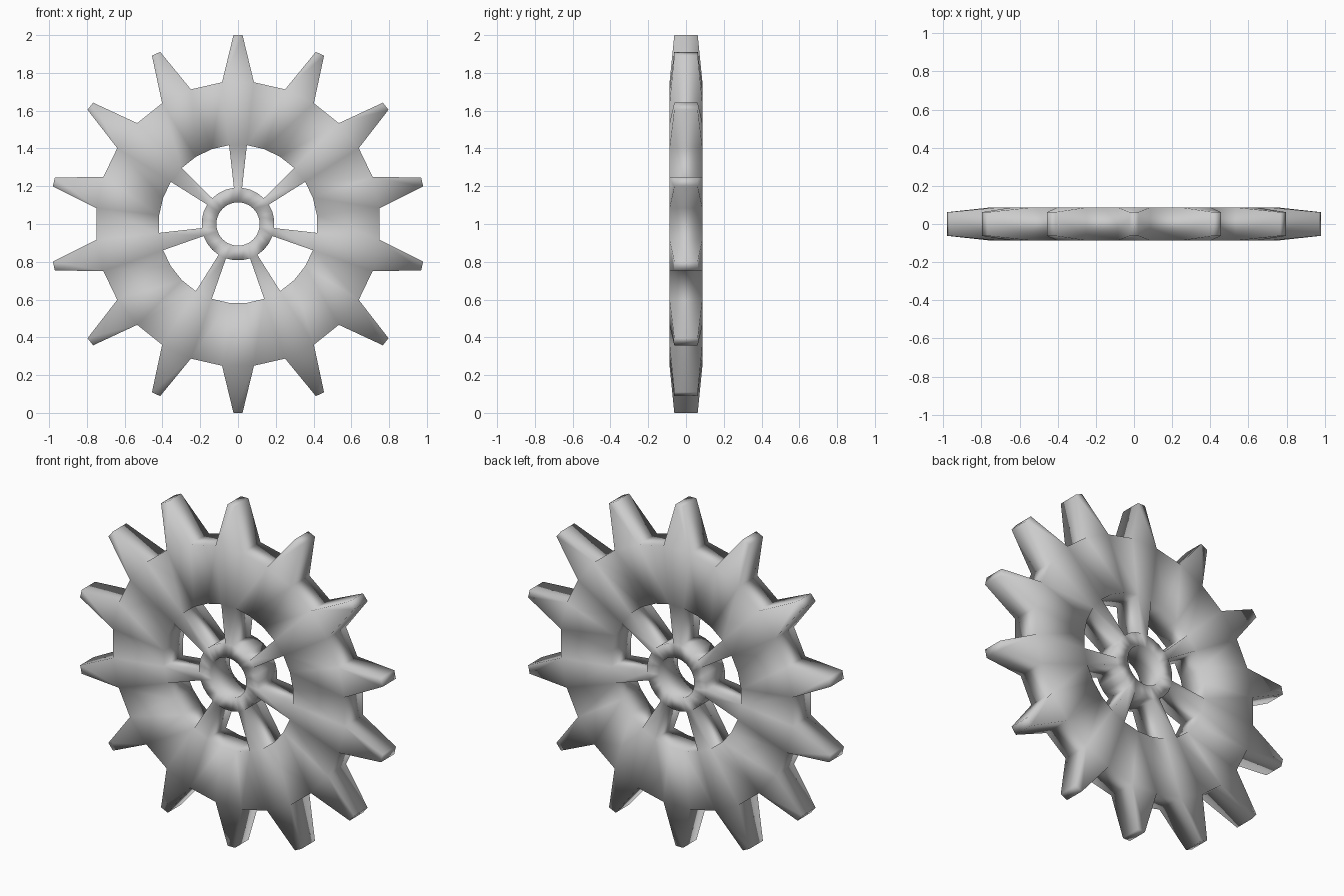
import bpy, bmesh
from math import sin, cos, pi

if "Cube" in bpy.data.objects:
    bpy.data.objects.remove(bpy.data.objects["Cube"])

TEETH, N = 14, 28
HUB_IN, HUB_OUT, RIM_IN, RIM_OUT, TIP = 0.115, 0.193, 0.42, 0.755, 1.0
HALF, TIP_HALF, TIP_W = 0.087, 0.062, 0.024

bm = bmesh.new()


def ring(radius):
    """Front and back loops of N points, with point pairs straddling each tooth."""
    return [[bm.verts.new((radius * sin((i - 0.5) * 2 * pi / N), y,
                           1 + radius * cos((i - 0.5) * 2 * pi / N)))
             for i in range(N)] for y in (-HALF, HALF)]


def wall(r, i):
    j = (i + 1) % N
    bm.faces.new((r[0][i], r[0][j], r[1][j], r[1][i]))


def plates(a, b, i):
    j = (i + 1) % N
    for s in (0, 1):
        bm.faces.new((a[s][i], a[s][j], b[s][j], b[s][i]))


hub_in, hub_out, rim_in, rim_out = map(ring, (HUB_IN, HUB_OUT, RIM_IN, RIM_OUT))
for i in range(N):
    j = (i + 1) % N
    # hub and rim
    wall(hub_in, i)
    plates(hub_in, hub_out, i)
    plates(rim_in, rim_out, i)
    # seven spokes, open gaps between them
    if i % 4 == 0:
        plates(hub_out, rim_in, i)
        for k in (i, j):
            bm.faces.new((hub_out[0][k], rim_in[0][k], rim_in[1][k], hub_out[1][k]))
    else:
        wall(hub_out, i)
        wall(rim_in, i)
    # tapered teeth on every second segment
    if i % 2 == 0:
        a = i * 2 * pi / N
        tip = [[bm.verts.new((TIP * sin(a) + w * cos(a), y, 1 + TIP * cos(a) - w * sin(a)))
                for w in (-TIP_W, TIP_W)] for y in (-TIP_HALF, TIP_HALF)]
        for s in (0, 1):
            bm.faces.new((rim_out[s][i], rim_out[s][j], tip[s][1], tip[s][0]))
        for k, t in ((i, 0), (j, 1)):
            bm.faces.new((rim_out[0][k], tip[0][t], tip[1][t], rim_out[1][k]))
        bm.faces.new((tip[0][0], tip[0][1], tip[1][1], tip[1][0]))
    else:
        wall(rim_out, i)

bmesh.ops.recalc_face_normals(bm, faces=bm.faces)
for f in bm.faces:
    f.smooth = True
mesh = bpy.data.meshes.new("spoked_gear")
bm.to_mesh(mesh)
bm.free()
gear = bpy.data.objects.new("spoked_gear", mesh)
bpy.context.collection.objects.link(gear)
